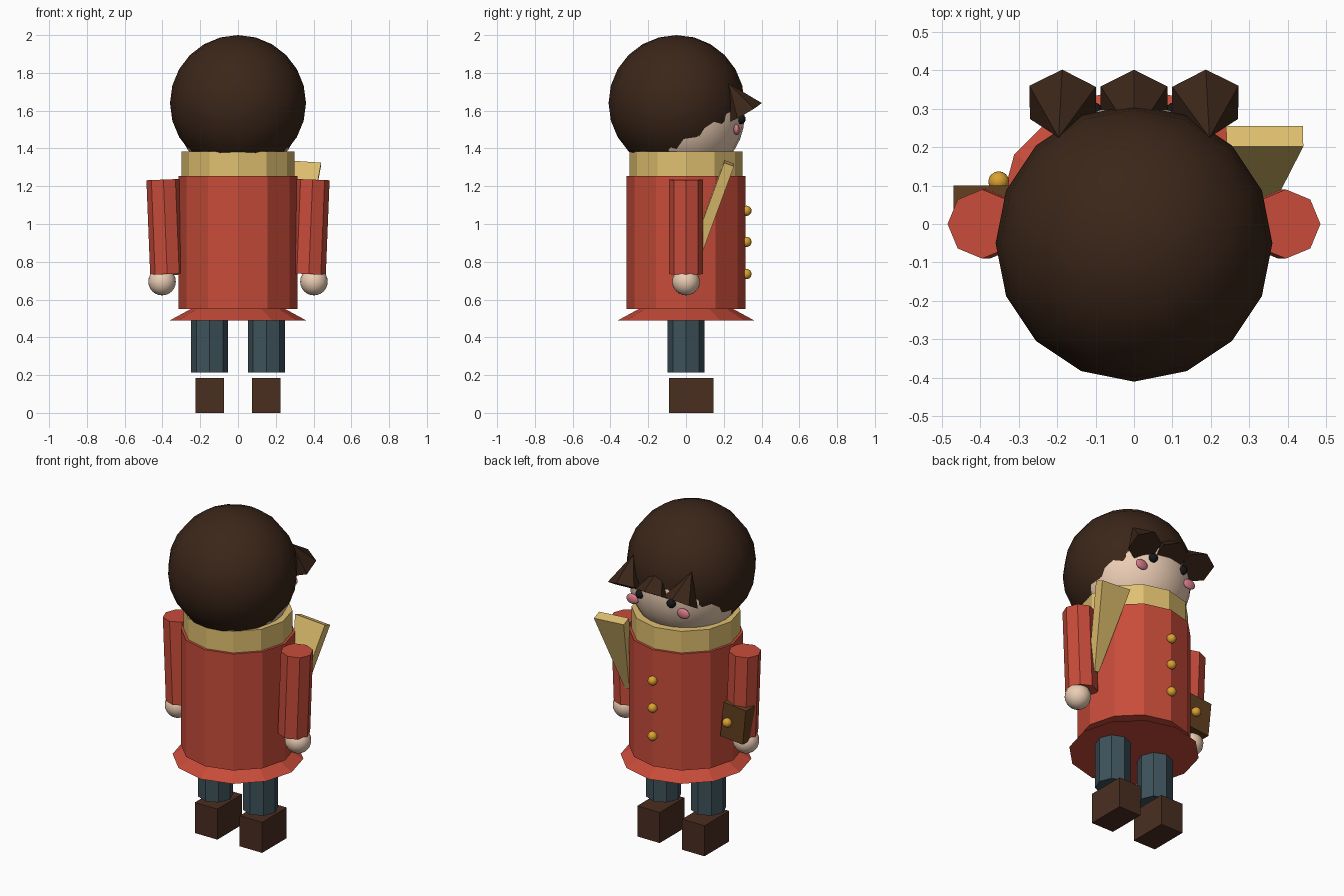
import bpy, bmesh
from math import radians
from mathutils import Vector

if "Cube" in bpy.data.objects:
    bpy.data.objects.remove(bpy.data.objects["Cube"])


def material(name, hexcode):
    def lin(c):
        return c / 12.92 if c < 0.04 else ((c + 0.055) / 1.055) ** 2.4
    m = bpy.data.materials.new(name)
    m.diffuse_color = [lin(int(hexcode[i:i + 2], 16) / 255) for i in (0, 2, 4)] + [1]
    m.use_nodes = True
    m.node_tree.nodes["Principled BSDF"].inputs["Base Color"].default_value = m.diffuse_color
    return m


RED = material("red_cloth", "C84C3A")
YELLOW = material("yellow_cloth", "E0C070")
HAIR = material("hair_brown", "3B2619")
SKIN = material("skin", "EBCDB4")
TEAL = material("trouser_teal", "3D525B")
LEATHER = material("leather", "4A2E20")
POUCH = material("pouch_brown", "63401F")
GOLD = material("gold", "D9A030")
BLACK = material("black", "16161A")
PINK = material("pink", "D67C8A")


def finish(name, mat):
    o = bpy.context.object
    o.name = name
    o.data.materials.append(mat)
    return o


def ball(name, mat, loc, scale, seg=16, rings=12, smooth=True):
    bpy.ops.mesh.primitive_uv_sphere_add(segments=seg, ring_count=rings, radius=1, location=loc)
    o = finish(name, mat)
    o.scale = scale if isinstance(scale, tuple) else (scale,) * 3
    if smooth:
        bpy.ops.object.shade_smooth()
    return o


def tube(name, mat, sides, r1, r2, start, end):
    """Closed cone or cylinder from start (radius r1) to end (radius r2)."""
    a, b = Vector(start), Vector(end)
    d = b - a
    rot = Vector((0, 0, 1)).rotation_difference(d).to_euler()
    bpy.ops.mesh.primitive_cone_add(vertices=sides, radius1=r1, radius2=r2, depth=d.length,
                                    location=(a + b) / 2, rotation=rot)
    return finish(name, mat)


def box(name, mat, loc, size, rot=(0, 0, 0)):
    bpy.ops.mesh.primitive_cube_add(size=1, location=loc, rotation=rot)
    o = finish(name, mat)
    o.scale = size
    return o


# Coat with flared hem and collar
tube("coat", RED, 12, 0.315, 0.315, (0, 0, 0.55), (0, 0, 1.255))
tube("coat_hem", RED, 12, 0.36, 0.25, (0, 0, 0.49), (0, 0, 0.55))
tube("collar", YELLOW, 12, 0.30, 0.30, (0, 0, 1.25), (0, 0, 1.385))
for z in (1.07, 0.905, 0.735):
    ball("coat_button", GOLD, (0, 0.32, z), 0.027)

# Head and hair: the face pokes out of the hair ball
ball("head", SKIN, (0, -0.01, 1.57), 0.32, 24, 16)
ball("hair", HAIR, (0, -0.05, 1.64), 0.36, 16, 12)
for x in (-0.185, 0, 0.185):
    tube("fringe_tuft", HAIR, 6, 0.1, 0, (x, 0.315, 1.59), (x * 1.06, 0.225, 1.745))

# Paired parts
for s, side in ((-1, "left"), (1, "right")):
    tube(side + "_sleeve", RED, 8, 0.09, 0.09, (s * 0.375, 0, 0.735), (s * 0.395, 0, 1.235))
    ball(side + "_hand", SKIN, (s * 0.402, 0, 0.695), 0.073)
    tube(side + "_trouser", TEAL, 8, 0.098, 0.098, (s * 0.15, 0, 0.215), (s * 0.15, 0, 0.52))
    box(side + "_shoe", LEATHER, (s * 0.15, 0.027, 0.0925), (0.15, 0.235, 0.185))
    ball(side + "_eye", BLACK, (s * 0.105, 0.29, 1.555), 0.026)
    ball(side + "_cheek", PINK, (s * 0.17, 0.268, 1.5), (0.04, 0.016, 0.03))

# Belt pouch with clasp
box("pouch", POUCH, (-0.385, 0.055, 0.83), (0.15, 0.09, 0.21), (0, -0.1, 0))
ball("pouch_clasp", GOLD, (-0.352, 0.11, 0.83), 0.027)

# Scarf tail: tapered slab leaning outward
bm = bmesh.new()
outline = [(-0.1, 0), (0.1, 0), (0.045, -0.5), (0.015, -0.5)]
face = bm.faces.new([bm.verts.new((x, -0.028, z)) for x, z in outline])
ext = bmesh.ops.extrude_face_region(bm, geom=[face])
bmesh.ops.translate(bm, vec=(0, 0.056, 0),
                    verts=[v for v in ext["geom"] if isinstance(v, bmesh.types.BMVert)])
bmesh.ops.recalc_face_normals(bm, faces=bm.faces)
mesh = bpy.data.meshes.new("scarf_tail")
bm.to_mesh(mesh)
bm.free()
tail = bpy.data.objects.new("scarf_tail", mesh)
mesh.materials.append(YELLOW)
tail.location = (0.34, 0.228, 1.322)
tail.rotation_euler = (radians(-20), radians(4), 0)
bpy.context.collection.objects.link(tail)
